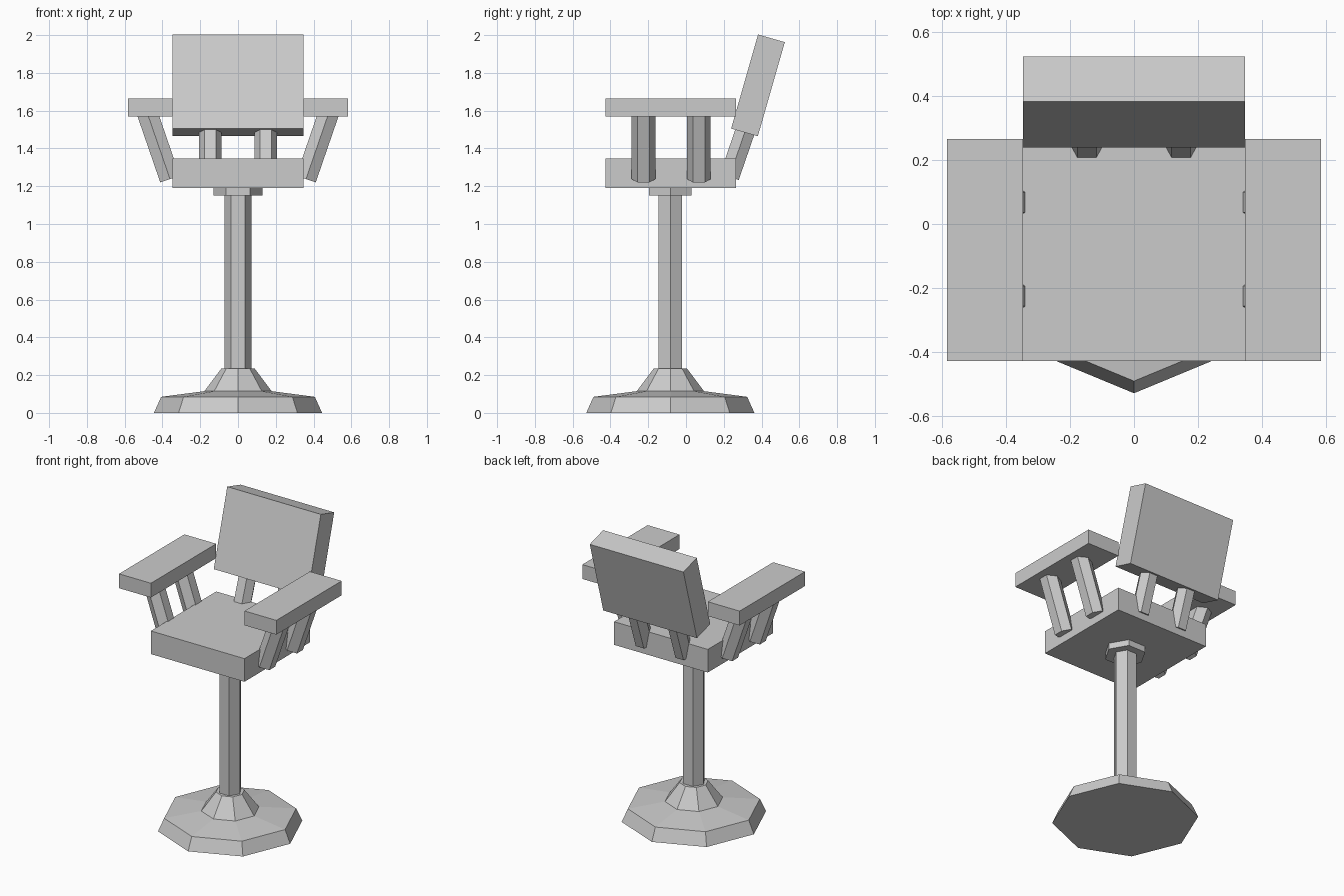
import bpy
import bmesh
from math import cos, sin, pi, radians
from mathutils import Vector, Matrix

if "Cube" in bpy.data.objects:
    bpy.data.objects.remove(bpy.data.objects["Cube"])

CY = -0.083  # depth position of the pedestal axis and seat centre


def finish(name, bm):
    bmesh.ops.recalc_face_normals(bm, faces=bm.faces)
    mesh = bpy.data.meshes.new(name)
    bm.to_mesh(mesh)
    bm.free()
    ob = bpy.data.objects.new(name, mesh)
    bpy.context.collection.objects.link(ob)
    return ob


def box(name, center, size, tilt_x=0.0):
    bm = bmesh.new()
    bmesh.ops.create_cube(bm, size=1)
    m = Matrix.Translation(center) @ Matrix.Rotation(tilt_x, 4, 'X') @ Matrix.Diagonal((*size, 1))
    bmesh.ops.transform(bm, matrix=m, verts=bm.verts)
    return finish(name, bm)


def rings(name, profile, sides, origin, axis=(0, 0, 1), corner=(1, 0, 0)):
    """Capped stack of polygons: profile is (radius, distance along axis)."""
    w, u = Vector(axis).normalized(), Vector(corner)
    v = w.cross(u)
    bm = bmesh.new()
    loops = []
    for r, h in profile:
        loops.append([bm.verts.new(Vector(origin) + w * h + r * (u * cos(a) + v * sin(a)))
                      for a in (2 * pi * i / sides for i in range(sides))])
    for a, b in zip(loops, loops[1:]):
        for i in range(sides):
            j = (i + 1) % sides
            bm.faces.new((a[i], a[j], b[j], b[i]))
    bm.faces.new(loops[0])
    bm.faces.new(loops[-1])
    return finish(name, bm)


# Pedestal: octagonal foot, hexagonal pole and mounting collar
rings("foot", [(0.445, 0), (0.407, 0.085), (0.178, 0.115), (0.088, 0.235)], 8, (0, CY, 0))
rings("pole", [(0.072, 0.2), (0.072, 1.16)], 6, (0, CY, 0))
rings("collar", [(0.129, 1.15), (0.129, 1.2)], 6, (0, CY, 0))

# Seat and leaning backrest
box("seat", (0, -0.081, 1.268), (0.694, 0.692, 0.155))
box("backrest", (0, 0.381, 1.734), (0.694, 0.147, 0.518), radians(-16))

# Armrests and all splayed posts, mirrored left and right
t = radians(19)
for s, side in ((-1, "left"), (1, "right")):
    box(side + "_armrest", (s * 0.465, -0.081, 1.617), (0.236, 0.692, 0.096))
    for y, place in ((-0.225, "front"), (0.068, "rear")):
        rings(f"{side}_{place}_arm_post", [(0.063, 0), (0.063, 0.38)], 6,
              (s * 0.36, y, 1.238), (s * sin(t), 0, cos(t)), (0, 1, 0))
    rings(side + "_back_post", [(0.06, 0), (0.06, 0.31)], 6,
          (s * 0.147, 0.23, 1.25), (0, sin(t), cos(t)))
